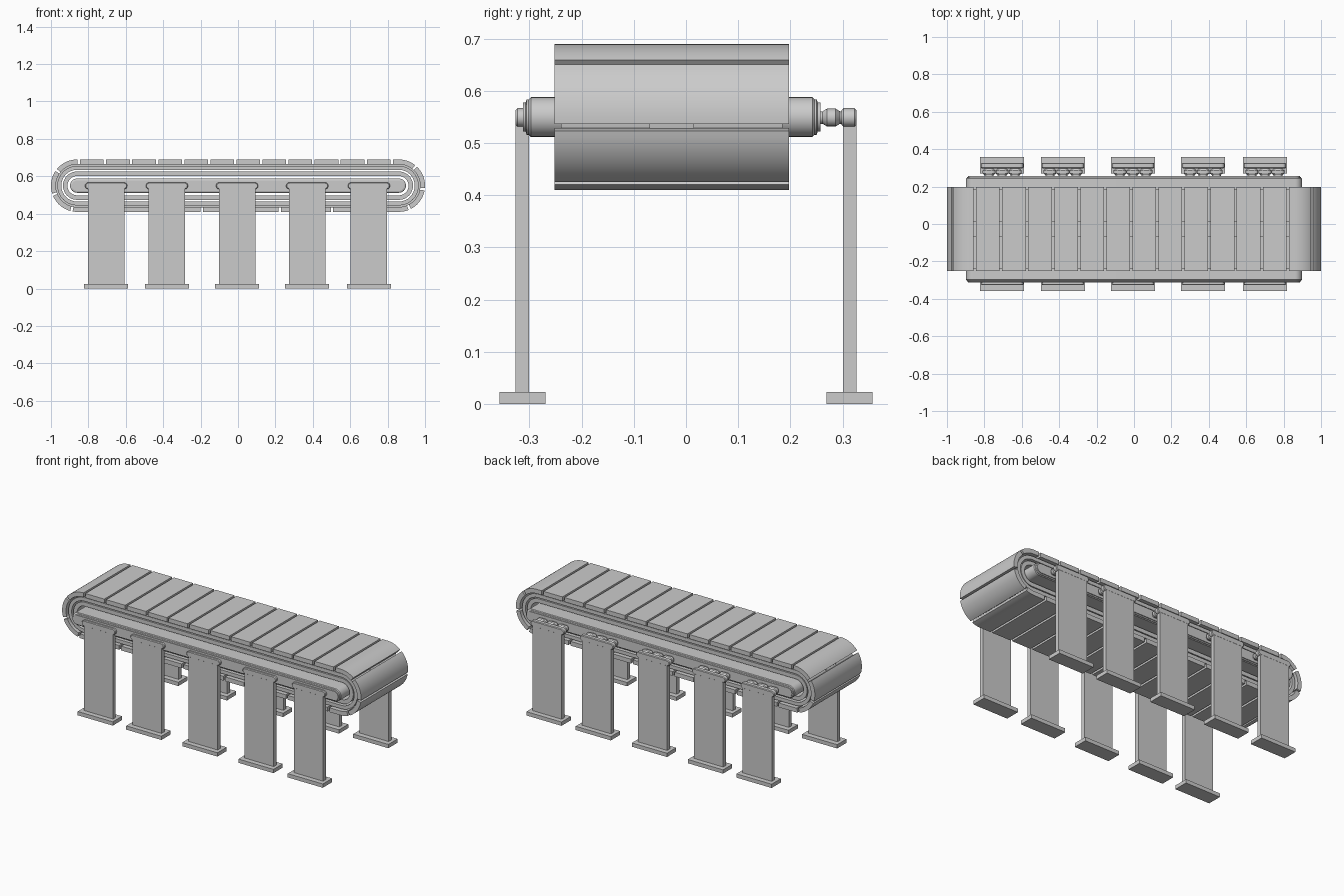
import bpy, bmesh, math

if "Cube" in bpy.data.objects:
    bpy.data.objects.remove(bpy.data.objects["Cube"])

CX, CZ, R = 0.86, 0.55, 0.14      # stadium path: arc centres, height, outer radius
YC = -0.0275                      # belt and frame centre in y


def finish(name, bm):
    bmesh.ops.recalc_face_normals(bm, faces=bm.faces)
    me = bpy.data.meshes.new(name)
    bm.to_mesh(me)
    bm.free()
    ob = bpy.data.objects.new(name, me)
    bpy.context.collection.objects.link(ob)
    bpy.context.view_layer.objects.active = ob
    ob.select_set(True)
    bpy.ops.object.shade_smooth_by_angle(angle=math.radians(30))
    ob.select_set(False)
    return ob


def loft(bm, loops, closed=False):
    """Skin equal-length loops of points; cap the ends unless closed."""
    vs = [[bm.verts.new(p) for p in lp] for lp in loops]
    n = len(vs[0])
    pairs = list(zip(vs, vs[1:])) + ([(vs[-1], vs[0])] if closed else [])
    for a, b in pairs:
        for i in range(n):
            j = (i + 1) % n
            bm.faces.new((a[i], a[j], b[j], b[i]))
    if not closed:
        bm.faces.new(vs[0])
        bm.faces.new(vs[-1])


def stadium(r, y, cx=CX, x=0, z=CZ, n=16):
    pts = []
    for side, start in ((1, -90), (-1, 90)):
        for i in range(n + 1):
            a = math.radians(start + 180 * i / n)
            pts.append((x + side * cx + r * math.cos(a), y, z + r * math.sin(a)))
    return pts


def belt_point(s, d, y):
    """Point at outer arc length s (0 = right end), moved inwards by d."""
    arc, L = math.pi * R, 2 * CX
    s = (s + arc / 2) % (2 * (arc + L))
    side = 1
    if s >= arc + L:
        s, side = s - arc - L, -1
    if s < arc:
        a = s / R - math.pi / 2
        x, z = CX + (R - d) * math.cos(a), (R - d) * math.sin(a)
    else:
        x, z = CX - (s - arc), R - d
    return (side * x, y, CZ + side * z)


def box(bm, x, y, z, sx, sy, sz):
    loft(bm, [[(x + i * sx / 2, y + j * sy / 2, z + k * sz / 2)
               for i, j in ((-1, -1), (1, -1), (1, 1), (-1, 1))] for k in (-1, 1)])


# belt slats
COUNT, GAP, THICK = 31, 0.013, 0.026
pitch = 2 * (math.pi * R + 2 * CX) / COUNT
bm = bmesh.new()
for k in range(COUNT):
    s0 = -0.02 + k * pitch + GAP / 2
    ss = [s0 + (pitch - GAP) * i / 10 for i in range(11)]
    loops = []
    for s in ss:
        loops.append([belt_point(s, d, y) for d, y in
                      ((0, -0.252), (0, 0.197), (THICK, 0.197), (THICK, -0.252))])
    loft(bm, loops)
finish("belt_slats", bm)

# rings under the slats and the central drive strip
for name, r0, r1, y0, y1 in (("carrier_ring", 0.085, 0.106, -0.24, 0.185),
                             ("drive_strip", 0.104, 0.116, -0.07, 0.015),
                             ("inner_ring", 0.052, 0.076, -0.235, 0.18)):
    bm = bmesh.new()
    loft(bm, [stadium(r1, y0), stadium(r1, y1), stadium(r0, y1), stadium(r0, y0)],
         closed=True)
    finish(name, bm)

# central frame beam with stepped end faces
bm = bmesh.new()
steps = [(0.022, 0.285), (0.028, 0.285), (0.028, 0.28), (0.034, 0.278),
         (0.034, 0.274), (0.038, 0.270)]
loft(bm, [stadium(r, YC - h) for r, h in steps] +
     [stadium(r, YC + h) for r, h in reversed(steps)])
finish("frame_beam", bm)

# legs, feet, rounded brackets and connecting lugs on both sides
legs, feet, brackets, lugs = (bmesh.new() for _ in range(4))
for x in (-0.705, -0.38, -0.005, 0.37, 0.70):
    for s in (-1, 1):
        box(legs, x, s * 0.3135, 0.28, 0.195, 0.026, 0.53)
        box(feet, x, s * 0.313, 0.0115, 0.235, 0.088, 0.023)
        loft(brackets, [stadium(r, s * y, 0.095, x, 0.549, 8) for r, y in
                        ((0.014, 0.327), (0.018, 0.323), (0.018, 0.302), (0.014, 0.298))])
        for dx in (-0.07, 0, 0.07):
            loft(lugs, [stadium(r, s * y, r, x + dx, 0.549, 8) for r, y in
                        ((0.012, 0.24), (0.012, 0.262), (0.017, 0.27),
                         (0.017, 0.287), (0.012, 0.295), (0.012, 0.302))])
finish("legs", legs)
finish("feet", feet)
finish("leg_brackets", brackets)
finish("connecting_lugs", lugs)
